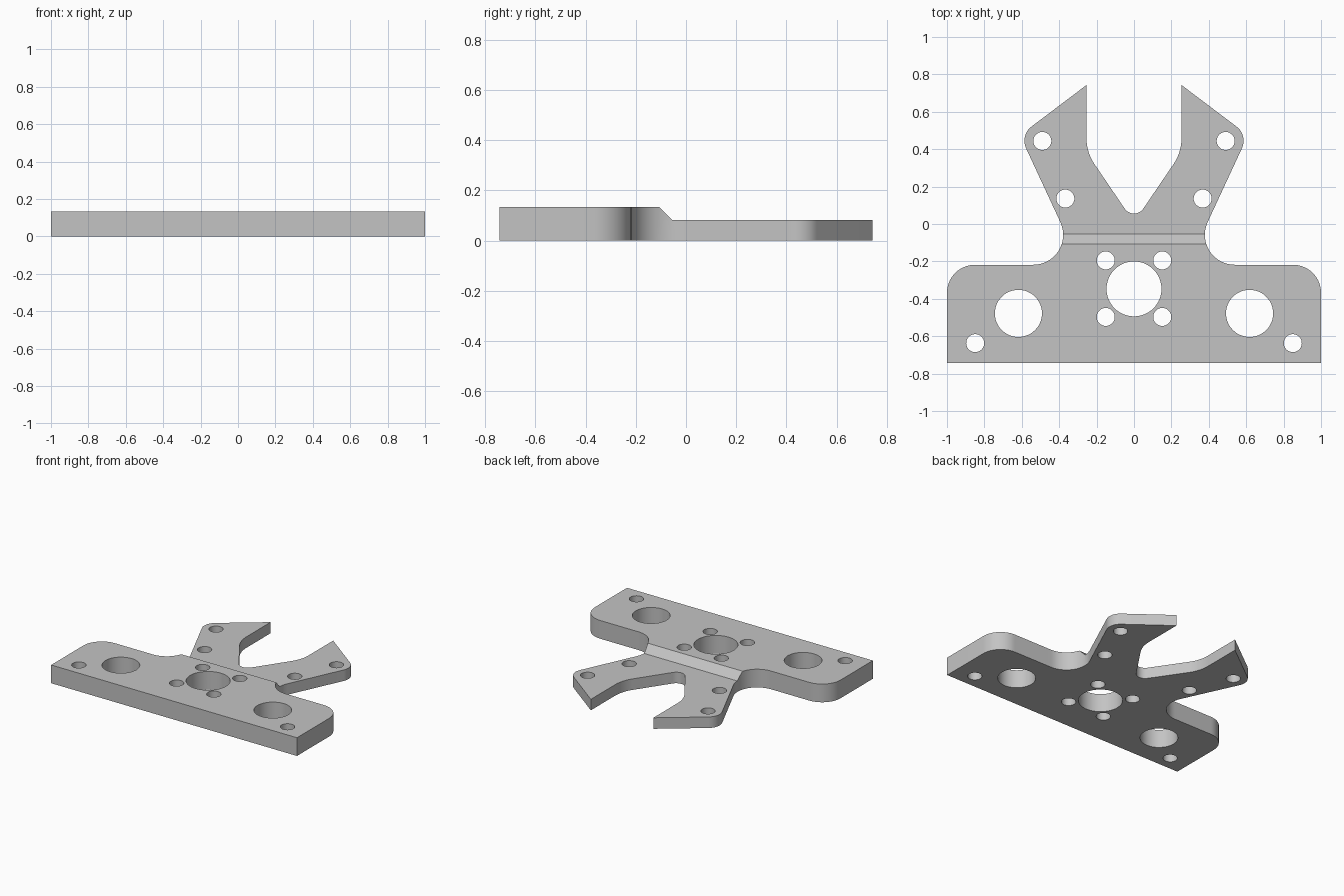
import bpy
import bmesh
import math
from mathutils import Vector, Matrix

cube = bpy.data.objects.get("Cube")
if cube:
    bpy.data.objects.remove(cube, do_unlink=True)

THICK = 0.134
THIN = 0.081

grey = bpy.data.materials.new("light grey metal")
grey.use_nodes = True
grey.diffuse_color = (0.55, 0.55, 0.55, 1)
grey.node_tree.nodes["Principled BSDF"].inputs["Base Color"].default_value = grey.diffuse_color


def add_object(name, bm):
    bmesh.ops.recalc_face_normals(bm, faces=bm.faces)
    mesh = bpy.data.meshes.new(name)
    bm.to_mesh(mesh)
    bm.free()
    mesh.materials.append(grey)
    obj = bpy.data.objects.new(name, mesh)
    bpy.context.collection.objects.link(obj)
    return obj


def rounded(corners, steps=14):
    """Replace each (x, y, radius) corner by a tangent arc."""
    points = []
    for i, (x, y, r) in enumerate(corners):
        p = Vector((x, y))
        if r == 0:
            points.append(p)
            continue
        a = (Vector(corners[i - 1][:2]) - p).normalized()
        b = (Vector(corners[(i + 1) % len(corners)][:2]) - p).normalized()
        half = a.angle(b) / 2
        centre = p + (a + b).normalized() * r / math.sin(half)
        start = p + a * r / math.tan(half) - centre
        end = p + b * r / math.tan(half) - centre
        sweep = start.angle(end)
        for k in range(steps + 1):
            t = k / steps
            points.append(centre + (start * math.sin((1 - t) * sweep)
                                    + end * math.sin(t * sweep)) / math.sin(sweep))
    return points


def prism(bm, points, direction):
    """Extrude a closed loop of 3D points along a direction."""
    face = bm.faces.new([bm.verts.new(p) for p in points])
    result = bmesh.ops.extrude_face_region(bm, geom=[face], use_keep_orig=True)
    verts = [g for g in result["geom"] if isinstance(g, bmesh.types.BMVert)]
    bmesh.ops.translate(bm, verts=verts, vec=direction)


# Plate outline: left half with corner radii, mirrored to the right
half = [
    (1, -0.743, 0), (1, -0.218, 0.15),       # wide base
    (0.288, -0.218, 0.16),                   # waist
    (0.6095, 0.4746, 0.095),                 # arm lobe
    (0.254, 0.743, 0), (0.254, 0.383, 0.25), # arm tip and inner side
]
outline = half + [(0, 0.009, 0.06)] + [(-x, y, r) for x, y, r in reversed(half)]
bm = bmesh.new()
prism(bm, [(p.x, p.y, 0) for p in rounded(outline)], (0, 0, THICK))
plate = add_object("mounting_plate", bm)

# Cutter that thins the arms, with a sloped step
bm = bmesh.new()
step = [(-0.107, THICK), (-0.054, THIN), (1, THIN), (1, 0.4), (-0.107, 0.4)]
prism(bm, [(-1.2, y, z) for y, z in step], (2.4, 0, 0))
step_cutter = add_object("step_cutter", bm)

# Cutter for all the through holes
SMALL = 0.048
holes = [(0, -0.347, 0.147)]
for side in (-1, 1):
    holes.append((side * 0.618, -0.478, 0.126))
    for x, y in ((0.849, -0.637), (0.151, -0.195), (0.151, -0.497),
                 (0.49, 0.444), (0.367, 0.136)):
        holes.append((side * x, y, SMALL))
bm = bmesh.new()
for x, y, r in holes:
    bmesh.ops.create_cone(bm, cap_ends=True, segments=48, radius1=r, radius2=r,
                          depth=1, matrix=Matrix.Translation((x, y, 0)))
hole_cutter = add_object("hole_cutter", bm)

# Cut the plate, then shade it
bpy.ops.object.select_all(action="DESELECT")
bpy.context.view_layer.objects.active = plate
plate.select_set(True)
for cutter in (step_cutter, hole_cutter):
    mod = plate.modifiers.new(cutter.name, "BOOLEAN")
    mod.operation = "DIFFERENCE"
    mod.solver = "EXACT"
    mod.object = cutter
    bpy.ops.object.modifier_apply(modifier=mod.name)
    bpy.data.objects.remove(cutter, do_unlink=True)
bpy.ops.object.shade_smooth_by_angle(angle=math.radians(25))
